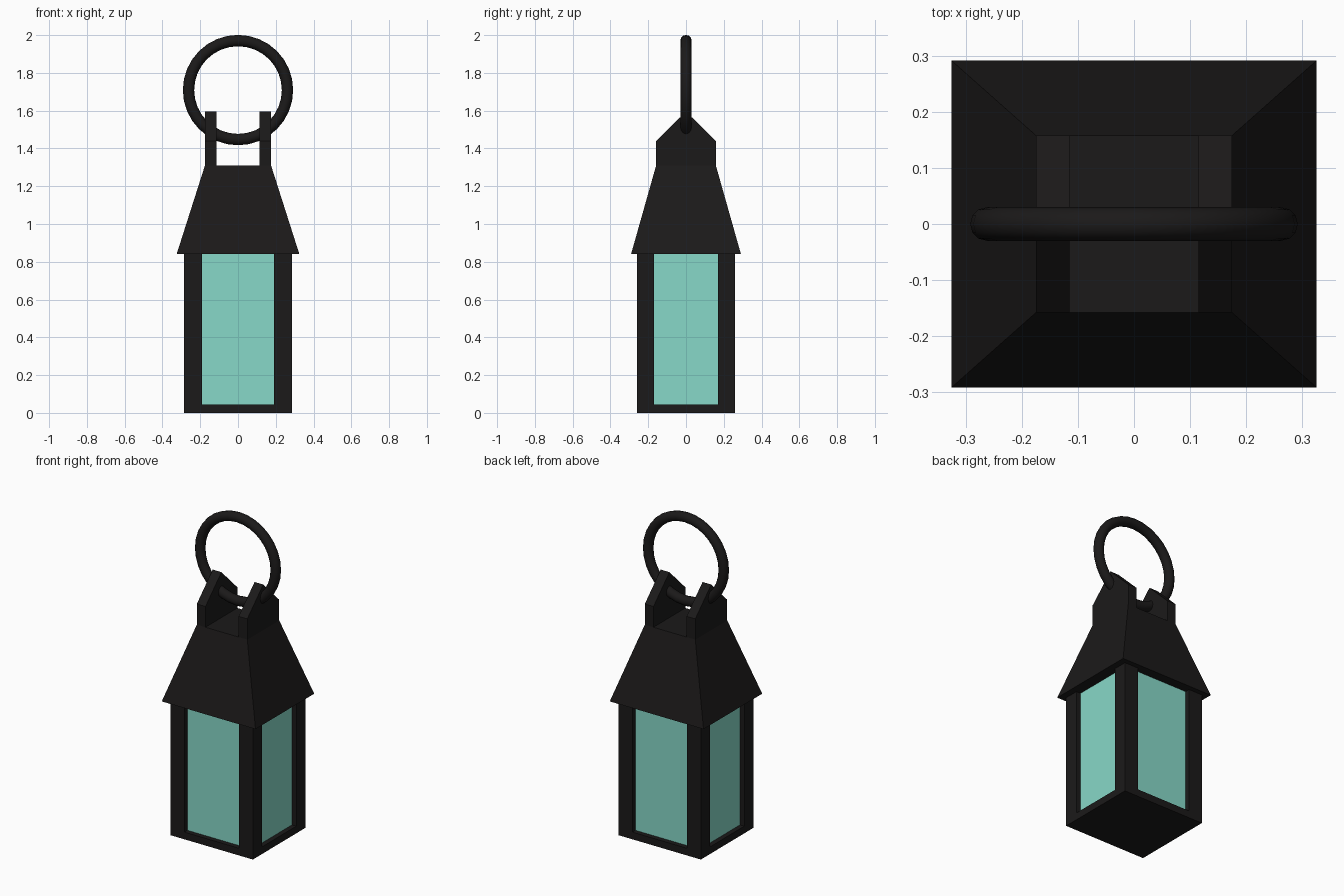
import bpy, bmesh, math

if "Cube" in bpy.data.objects:
    bpy.data.objects.remove(bpy.data.objects["Cube"])


def material(name, color):
    m = bpy.data.materials.new(name)
    m.diffuse_color = color
    m.use_nodes = True
    m.node_tree.nodes["Principled BSDF"].inputs["Base Color"].default_value = m.diffuse_color
    return m


IRON = material("dark_iron", (0.011, 0.010, 0.010, 1))
GLASS = material("teal_glass", (0.245, 0.69, 0.58, 1))


def add_mesh(name, bm, mat):
    bmesh.ops.recalc_face_normals(bm, faces=bm.faces)
    me = bpy.data.meshes.new(name)
    bm.to_mesh(me)
    bm.free()
    me.materials.append(mat)
    ob = bpy.data.objects.new(name, me)
    bpy.context.collection.objects.link(ob)
    return ob


def box(name, x, y, z, mat, top=(1, 1)):
    """Box from ranges; top scales the upper face about the origin."""
    bm = bmesh.new()
    bmesh.ops.create_cube(bm, size=1)
    for v in bm.verts:
        up = v.co.z > 0
        v.co.x = x[v.co.x > 0] * (top[0] if up else 1)
        v.co.y = y[v.co.y > 0] * (top[1] if up else 1)
        v.co.z = z[up]
    return add_mesh(name, bm, mat)


W, D = 0.285, 0.26        # half width and depth of the body
GW, GD = 0.19, 0.17       # half size of the window openings
EAVE, ROOF_TOP = 0.84, 1.31
INSET, THICK = 0.03, 0.02

# Base plate and four corner posts
box("base", (-W, W), (-D, D), (0, 0.045), IRON)
for sx in (-1, 1):
    for sy in (-1, 1):
        box("corner_post", sorted((sx * GW, sx * W)), sorted((sy * GD, sy * D)),
            (0.045, EAVE), IRON)

# Recessed glass panels on all four sides
for s in (-1, 1):
    y = sorted((s * (D - INSET), s * (D - INSET - THICK)))
    x = sorted((s * (W - INSET), s * (W - INSET - THICK)))
    box("glass_panel", (-GW, GW), y, (0.045, EAVE), GLASS)
    box("glass_panel", x, (-GD, GD), (0.045, EAVE), GLASS)

# Tapered roof
box("roof", (-0.325, 0.325), (-0.291, 0.291), (EAVE, ROOF_TOP), IRON,
    top=(0.175 / 0.325, 0.158 / 0.291))

# Gabled lugs that carry the ring
profile = [(-0.158, ROOF_TOP), (0.158, ROOF_TOP), (0.158, 1.44), (0, 1.595), (-0.158, 1.44)]
for s in (-1, 1):
    bm = bmesh.new()
    face = bm.faces.new([bm.verts.new((s * 0.115, y, z)) for y, z in profile])
    ext = bmesh.ops.extrude_face_region(bm, geom=[face], use_keep_orig=True)
    verts = [e for e in ext["geom"] if isinstance(e, bmesh.types.BMVert)]
    bmesh.ops.translate(bm, verts=verts, vec=(s * 0.06, 0, 0))
    add_mesh("ring_lug", bm, IRON)

# Hanging ring
bpy.ops.mesh.primitive_torus_add(major_radius=0.262, minor_radius=0.03,
                                 major_segments=32, minor_segments=12,
                                 location=(0, 0, 1.709),
                                 rotation=(math.pi / 2, 0, 0))
ring = bpy.context.object
ring.name = "hanging_ring"
ring.data.materials.append(IRON)
bpy.ops.object.shade_smooth_by_angle(angle=math.radians(40))
